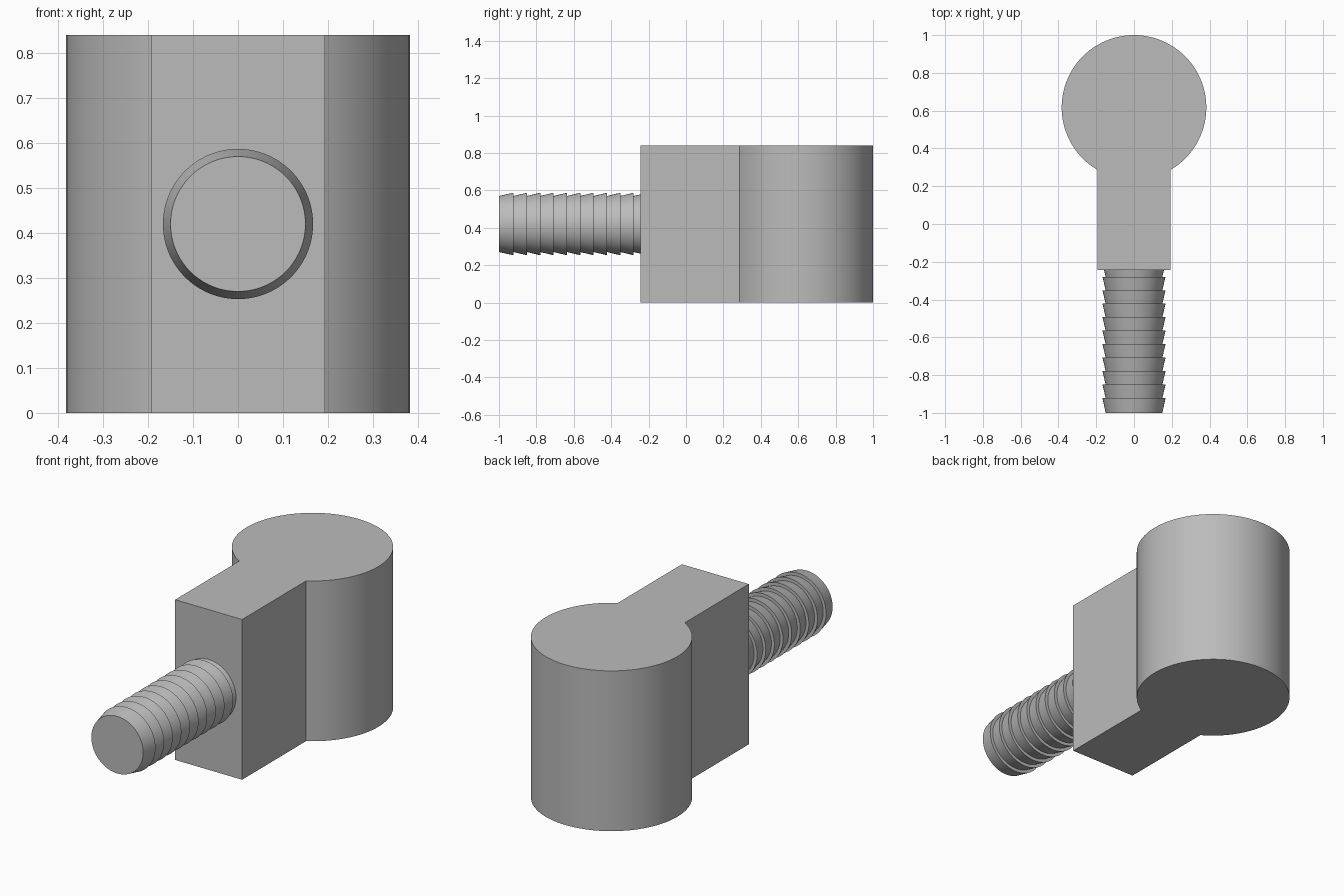
import bpy, bmesh, math
from math import sin, cos, pi

cube = bpy.data.objects.get("Cube")
if cube:
    bpy.data.objects.remove(cube)

grey = bpy.data.materials.new("plain grey")
grey.use_nodes = True
color = (0.5, 0.5, 0.5, 1)
grey.diffuse_color = color
grey.node_tree.nodes["Principled BSDF"].inputs["Base Color"].default_value = color


def finish(name, bm):
    bmesh.ops.recalc_face_normals(bm, faces=bm.faces)
    mesh = bpy.data.meshes.new(name)
    bm.to_mesh(mesh)
    bm.free()
    mesh.materials.append(grey)
    obj = bpy.data.objects.new(name, mesh)
    bpy.context.collection.objects.link(obj)
    bpy.ops.object.select_all(action='DESELECT')
    obj.select_set(True)
    bpy.context.view_layer.objects.active = obj
    bpy.ops.object.shade_smooth_by_angle(angle=math.radians(25))
    return obj


# Keyhole-shaped body: round post joined to a flat-sided block
HEIGHT, RADIUS, POST_Y = 0.84, 0.383, 0.617
HALF_WIDTH, BLOCK_FRONT = 0.194, -0.243
join = math.asin(HALF_WIDTH / RADIUS)
steps = 80
outline = [(-HALF_WIDTH, BLOCK_FRONT), (HALF_WIDTH, BLOCK_FRONT)]
for i in range(steps + 1):
    a = -pi / 2 + join + (2 * pi - 2 * join) * i / steps
    outline.append((RADIUS * cos(a), POST_Y + RADIUS * sin(a)))
bm = bmesh.new()
base = bm.faces.new([bm.verts.new((x, y, 0)) for x, y in outline])
top = bmesh.ops.extrude_face_region(bm, geom=[base], use_keep_orig=True)
bmesh.ops.translate(bm, vec=(0, 0, HEIGHT),
                    verts=[g for g in top["geom"] if isinstance(g, bmesh.types.BMVert)])
finish("keyhole_body", bm)

# Barbed shaft: sawtooth profile spun about the y axis
SMALL, LARGE, PITCH = 0.15, 0.167, 0.0714
profile = [(0, -1), (SMALL, -1)]
for i in range(10):
    y = -0.922 + i * PITCH
    profile += [(LARGE, y), (SMALL, y)]
profile += [(LARGE, y + PITCH), (0, y + PITCH)]
bm = bmesh.new()
verts = [bm.verts.new((r, y, HEIGHT / 2)) for r, y in profile]
edges = [bm.edges.new(pair) for pair in zip(verts, verts[1:])]
bmesh.ops.spin(bm, geom=verts + edges, cent=(0, 0, HEIGHT / 2), axis=(0, 1, 0),
               angle=2 * pi, steps=72)
bmesh.ops.remove_doubles(bm, verts=bm.verts, dist=0.0005)
finish("barbed_shaft", bm)
